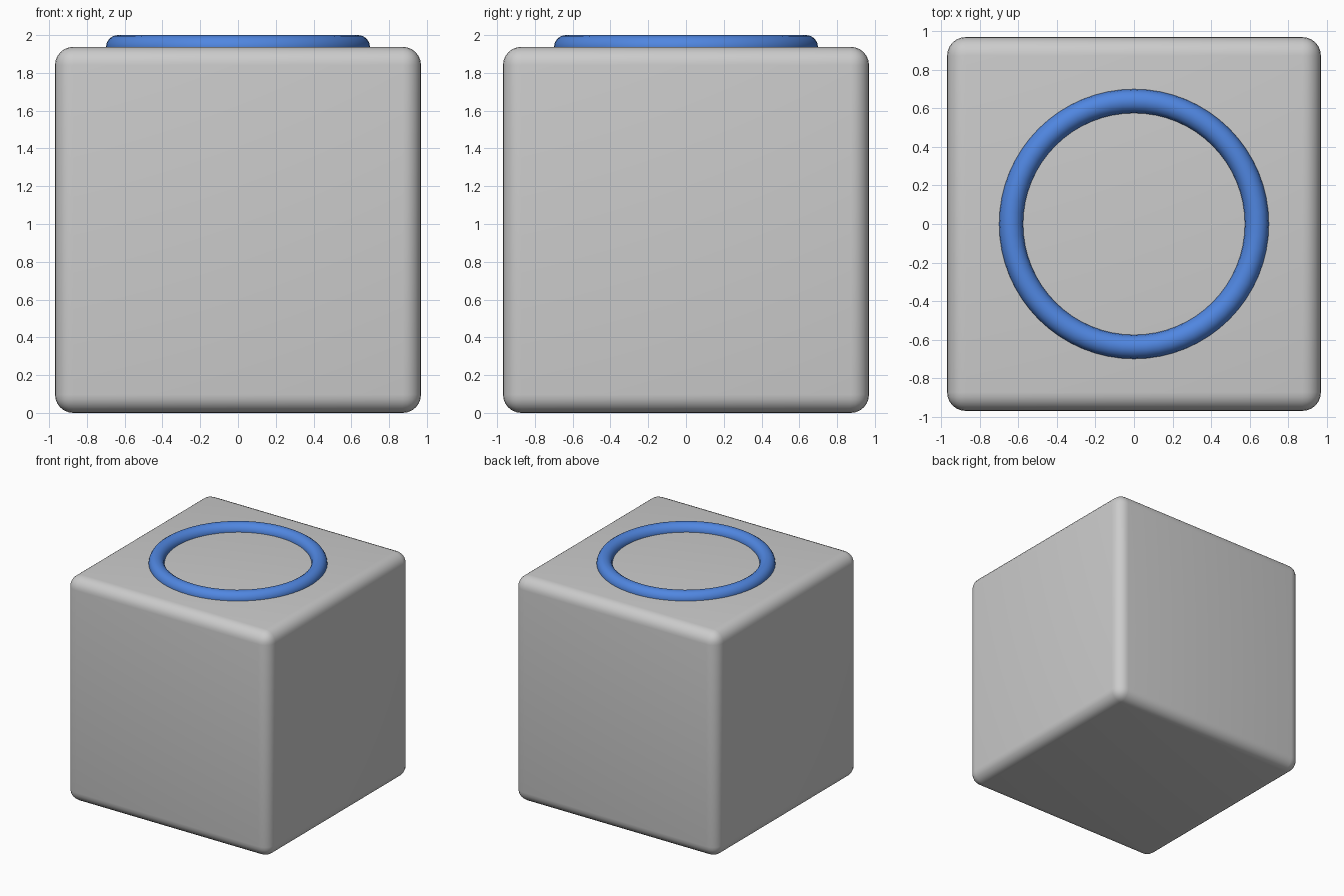
import bpy
import math

if "Cube" in bpy.data.objects:
    bpy.data.objects.remove(bpy.data.objects["Cube"])

SIDE = 1.938      # edge length of the cube
TUBE = 0.062      # ring tube radius, half sunk into the top

# Rounded cube body
bpy.ops.mesh.primitive_cube_add(size=SIDE, location=(0, 0, SIDE / 2))
body = bpy.context.object
body.name = "body"
bevel = body.modifiers.new("rounded_edges", 'BEVEL')
bevel.width = 0.097
bevel.segments = 6
bpy.ops.object.modifier_apply(modifier=bevel.name)
bpy.ops.object.shade_smooth_by_angle(angle=math.radians(30))

# Blue ring set into the top face
bpy.ops.mesh.primitive_torus_add(major_radius=0.637, minor_radius=TUBE,
                                 major_segments=64, minor_segments=16,
                                 location=(0, 0, SIDE))
ring = bpy.context.object
ring.name = "top_ring"
bpy.ops.object.shade_smooth_by_angle(angle=math.radians(40))
blue = bpy.data.materials.new("blue")
blue.diffuse_color = (0.08, 0.24, 0.75, 1)
blue.use_nodes = True
blue.node_tree.nodes["Principled BSDF"].inputs["Base Color"].default_value = blue.diffuse_color
ring.data.materials.append(blue)
